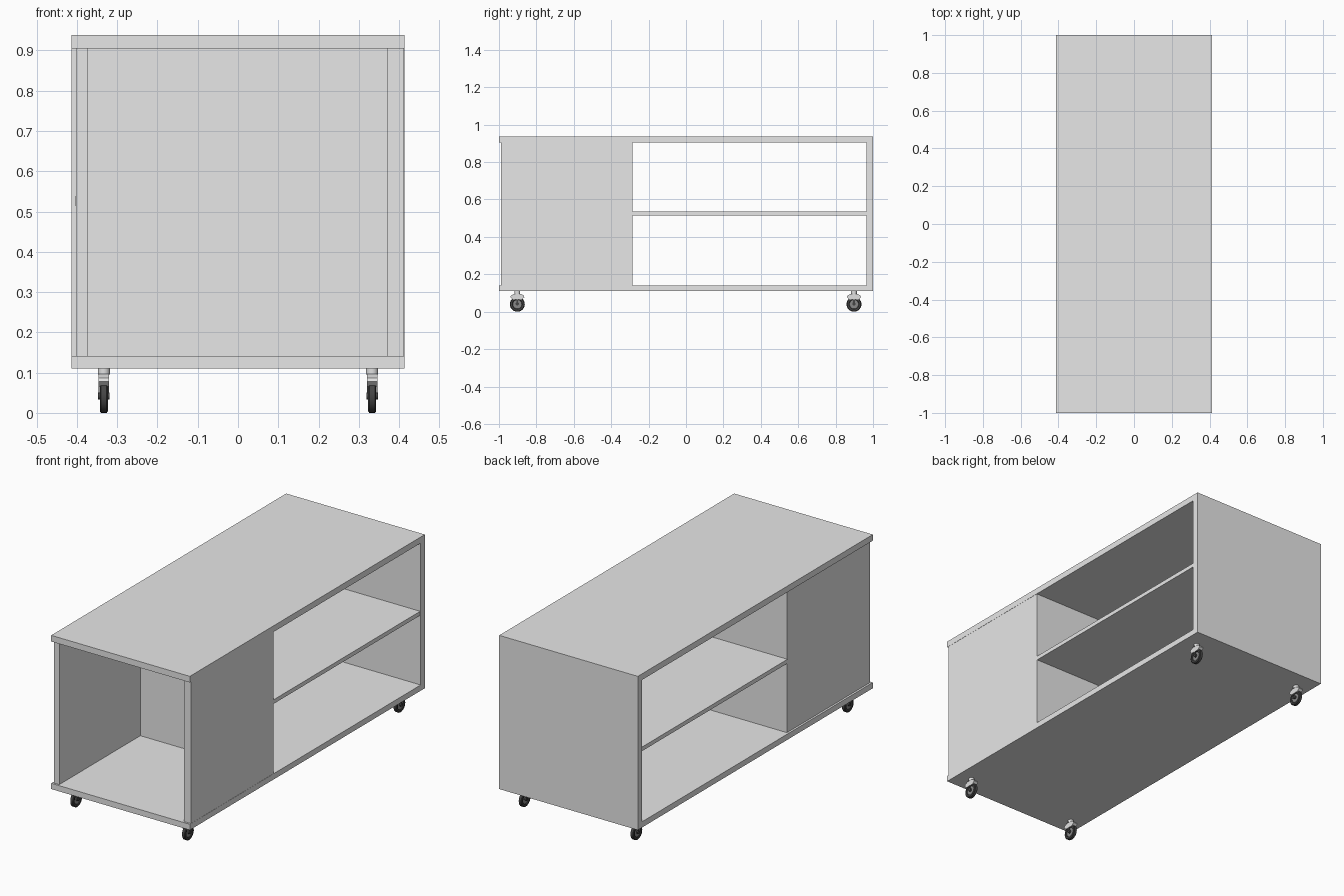
import bpy, bmesh, math
from mathutils import Matrix

if "Cube" in bpy.data.objects:
    bpy.data.objects.remove(bpy.data.objects["Cube"])


def material(name, value):
    m = bpy.data.materials.new(name)
    m.diffuse_color = (value, value, value, 1)
    m.use_nodes = True
    m.node_tree.nodes["Principled BSDF"].inputs["Base Color"].default_value = m.diffuse_color
    return m


BOARD = material("light grey board", 0.8)
METAL = material("pale metal", 0.75)
RUBBER = material("dark rubber", 0.06)
HUB = material("mid grey hub", 0.25)


def finish(name, bm, mat, smooth=False):
    bmesh.ops.recalc_face_normals(bm, faces=bm.faces)
    mesh = bpy.data.meshes.new(name)
    bm.to_mesh(mesh)
    bm.free()
    mesh.materials.append(mat)
    ob = bpy.data.objects.new(name, mesh)
    bpy.context.collection.objects.link(ob)
    if smooth:
        bpy.ops.object.select_all(action='DESELECT')
        ob.select_set(True)
        bpy.context.view_layer.objects.active = ob
        bpy.ops.object.shade_smooth_by_angle(angle=math.radians(35))
    return ob


def box(name, x, y, z, mat=BOARD):
    bm = bmesh.new()
    bmesh.ops.create_cube(bm, size=1)
    for v in bm.verts:
        v.co = [(a[0] + a[1]) / 2 + c * (a[1] - a[0]) for a, c in zip((x, y, z), v.co)]
    return finish(name, bm, mat)


def cylinder(name, centre, radius, depth, mat, axis='X'):
    bm = bmesh.new()
    rot = Matrix.Rotation(math.pi / 2, 4, 'Y') if axis == 'X' else Matrix()
    bmesh.ops.create_cone(bm, cap_ends=True, segments=24, radius1=radius, radius2=radius,
                          depth=depth, matrix=Matrix.Translation(centre) @ rot)
    return finish(name, bm, mat, True)


def tyre(name, centre):
    # rounded tread profile (x, radius) spun round the axle
    bm = bmesh.new()
    profile = [(-.007, .024), (-.01, .027), (-.01, .036), (-.007, .04),
               (.007, .04), (.01, .036), (.01, .027), (.007, .024)]
    rings = []
    for i in range(28):
        a = 2 * math.pi * i / 28
        rings.append([bm.verts.new((centre[0] + x, centre[1] + r * math.cos(a),
                                    centre[2] + r * math.sin(a))) for x, r in profile])
    n = len(profile)
    for i in range(28):
        p, q = rings[i], rings[(i + 1) % 28]
        for j in range(n):
            k = (j + 1) % n
            bm.faces.new((p[j], p[k], q[k], q[j]))
    return finish(name, bm, RUBBER, True)


def hood(name, x, y):
    # fork hood: side profile (y, z) extruded across the wheel
    bm = bmesh.new()
    profile = [(-.038, .078), (-.034, .087), (-.016, .096), (.016, .096),
               (.034, .087), (.038, .078), (.024, .065), (-.024, .065)]
    face = bm.faces.new([bm.verts.new((x - .013, y + p, z)) for p, z in profile])
    out = bmesh.ops.extrude_face_region(bm, geom=[face], use_keep_orig=True)
    for v in out['geom']:
        if isinstance(v, bmesh.types.BMVert):
            v.co.x += .026
    return finish(name, bm, METAL)


# carcass
W, T = 0.413, 0.03
box("top_board", (-W, W), (-1, 1), (.905, .938))
box("bottom_board", (-W, W), (-1, 1), (.11, .141))
box("back_panel", (-W, W), (.965, 1), (.141, .905))

# front cupboard, open toward the front
box("left_side_panel", (-.402, -.372), (-.99, -.285), (.141, .905))
box("right_side_panel", (.371, .412), (-.99, -.285), (.141, .905))
box("partition", (-.372, .371), (-.30, -.285), (.141, .905))

# shelf open to both sides
box("middle_shelf", (-.405, .41), (-.285, .965), (.515, .537))

# four casters
for sx, side in ((-1, "left"), (1, "right")):
    for y, end in ((-.902, "front"), (.898, "back")):
        tag = f"{end}_{side}"
        x = sx * .333
        cylinder("caster_stem_" + tag, (x, y, .103), .015, .016, METAL, 'Z')
        hood("caster_hood_" + tag, x, y)
        tyre("caster_tyre_" + tag, (x, y, .04))
        cylinder("wheel_disc_" + tag, (x, y, .04), .025, .012, HUB)
        cylinder("wheel_hub_" + tag, (x, y, .042), .009, .028, RUBBER)
        # fork arms from the hood down to the axle
        for s in (-1, 1):
            fx = x + s * .0118
            box("fork_arm_" + tag, (fx - .0012, fx + .0012), (y - .005, y + .005),
                (.04, .068), RUBBER)
